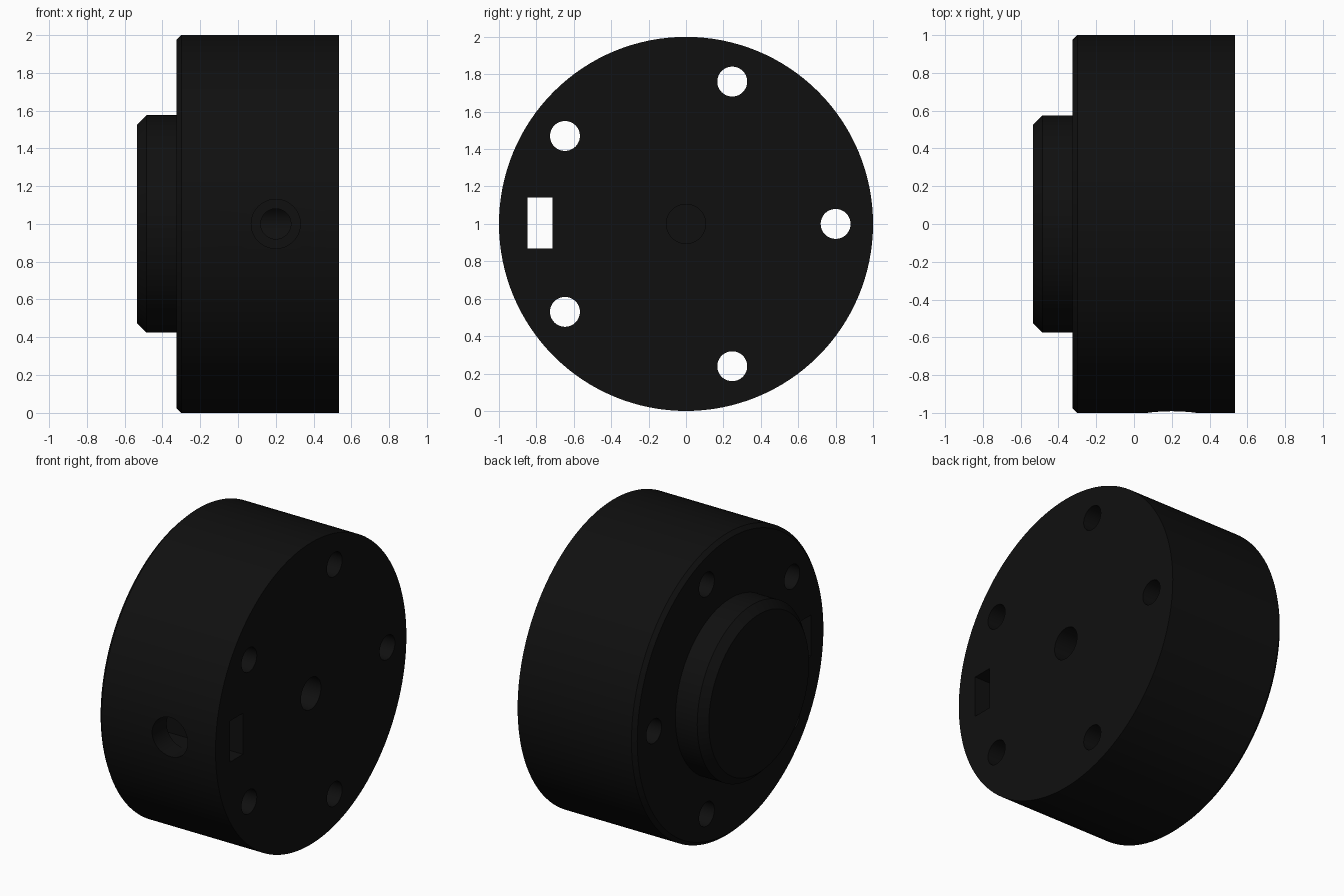
import bpy, bmesh, math
from mathutils import Vector

if "Cube" in bpy.data.objects:
    bpy.data.objects.remove(bpy.data.objects["Cube"])

black = bpy.data.materials.new("black plastic")
black.diffuse_color = (0.005, 0.005, 0.005, 1)
black.use_nodes = True
black.node_tree.nodes["Principled BSDF"].inputs["Base Color"].default_value = black.diffuse_color


def lathe(name, profile, axis, origin, steps):
    """Revolve (distance along axis, radius) points into a closed solid."""
    bm = bmesh.new()
    axis = Vector(axis)
    u = axis.orthogonal().normalized()
    v = axis.cross(u)
    rings = []
    for d, r in profile:
        rings.append([bm.verts.new(Vector(origin) + axis * d
                      + (u * math.cos(a) + v * math.sin(a)) * r)
                      for a in (2 * math.pi * i / steps for i in range(steps))])
    for a, b in zip(rings, rings[1:]):
        for i in range(steps):
            j = (i + 1) % steps
            bm.faces.new((a[i], a[j], b[j], b[i]))
    bm.faces.new(rings[0])
    bm.faces.new(rings[-1])
    bmesh.ops.recalc_face_normals(bm, faces=bm.faces)
    mesh = bpy.data.meshes.new(name)
    bm.to_mesh(mesh)
    bm.free()
    obj = bpy.data.objects.new(name, mesh)
    bpy.context.collection.objects.link(obj)
    mesh.materials.append(black)
    return obj


# Round hub with a chamfered boss on its left side
hub = lathe("hub", [(-0.535, 0.525), (-0.485, 0.575), (-0.325, 0.575),
                    (-0.325, 0.975), (-0.30, 1.0), (0.535, 1.0)],
            (1, 0, 0), (0, 0, 1), 128)

cutters = []
# Five bolt holes
for i in range(5):
    a = 2 * math.pi * i / 5
    cutters.append(lathe("bolt_hole_cutter", [(-0.7, 0.08), (0.7, 0.08)], (1, 0, 0),
                         (0, 0.8 * math.cos(a), 1 + 0.8 * math.sin(a)), 48))

# Blind shaft bore
cutters.append(lathe("shaft_bore_cutter", [(0.0, 0.105), (0.7, 0.105)],
                     (1, 0, 0), (0, 0, 1), 48))

# Set screw hole, wide outside the nut slot and narrow towards the bore
cutters.append(lathe("screw_head_cutter", [(-0.3, 0.13), (0.22, 0.13)],
                     (0, 1, 0), (0.2, -1, 1), 48))
cutters.append(lathe("screw_shank_cutter", [(0.1, 0.08), (0.98, 0.08)],
                     (0, 1, 0), (0.2, -1, 1), 48))

# Rectangular nut slot
bpy.ops.mesh.primitive_cube_add(size=1, location=(0, -0.78, 1.005))
slot = bpy.context.object
slot.name = "nut_slot_cutter"
slot.scale = (2, 0.135, 0.272)
cutters.append(slot)

for cutter in cutters:
    cutter.hide_render = True
    cutter.hide_set(True)
    mod = hub.modifiers.new(cutter.name, "BOOLEAN")
    mod.operation = "DIFFERENCE"
    mod.solver = "EXACT"
    mod.object = cutter

# Apply the cuts, remove the helpers and smooth the curved walls
bpy.context.view_layer.update()
result = bpy.data.meshes.new_from_object(
    hub.evaluated_get(bpy.context.evaluated_depsgraph_get()))
hub.modifiers.clear()
hub.data = result
for cutter in cutters:
    bpy.data.objects.remove(cutter)
bpy.ops.object.select_all(action="DESELECT")
hub.select_set(True)
bpy.context.view_layer.objects.active = hub
bpy.ops.object.shade_smooth_by_angle(angle=math.radians(30))
